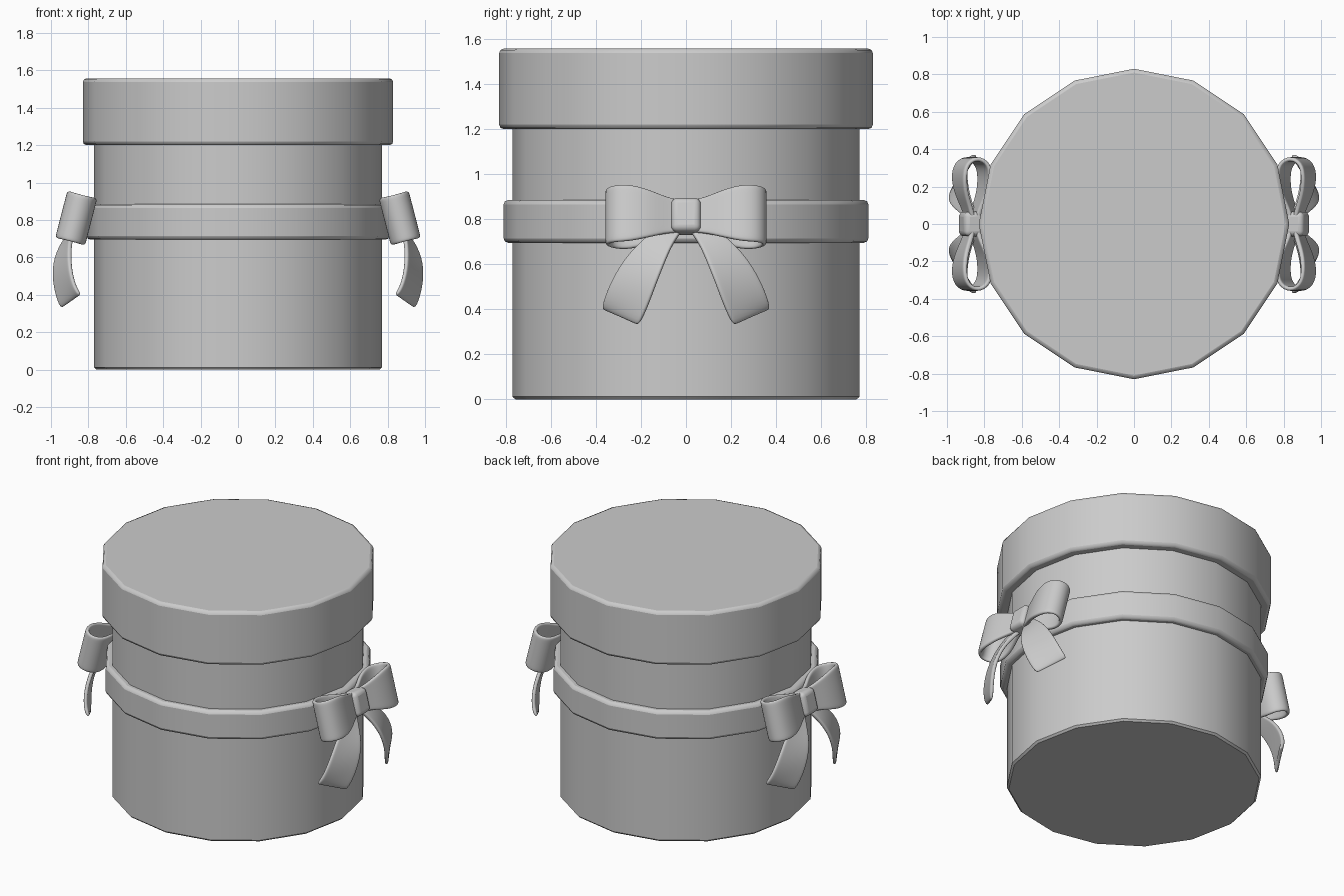
import bpy, math
from mathutils import Vector

if "Cube" in bpy.data.objects:
    bpy.data.objects.remove(bpy.data.objects["Cube"])

# Local axes of the bow: U points outward (slightly up), W runs across the ribbon
CENTER = Vector((0.865, 0, 0.81))
TILT = math.radians(-14.5)
U = Vector((math.cos(TILT), 0, -math.sin(TILT)))
W = Vector((math.sin(TILT), 0, math.cos(TILT)))


def smooth(ob, angle=40):
    bpy.ops.object.select_all(action='DESELECT')
    bpy.context.view_layer.objects.active = ob
    ob.select_set(True)
    bpy.ops.object.shade_smooth_by_angle(angle=math.radians(angle))


def drum(name, radius, z0, z1, bevel, segments=1):
    bpy.ops.mesh.primitive_cylinder_add(vertices=16, radius=radius, depth=z1 - z0,
                                        location=(0, 0, (z0 + z1) / 2))
    ob = bpy.context.object
    ob.name = name
    b = ob.modifiers.new("bevel", 'BEVEL')
    b.width, b.segments = bevel, segments
    b.limit_method, b.angle_limit = 'ANGLE', math.radians(40)
    smooth(ob, 60)
    return ob


def mirror(ob, use_y):
    pivot = bpy.data.objects.get("mirror_pivot")
    if pivot is None:
        pivot = bpy.data.objects.new("mirror_pivot", None)
        bpy.context.collection.objects.link(pivot)
        pivot.hide_render = True
    m = ob.modifiers.new("mirror", 'MIRROR')
    m.use_axis = (True, use_y, False)
    m.mirror_object = pivot
    m.use_mirror_merge = False


def ribbon(name, rows, thickness):
    """Loft rows of points into a thick, smooth ribbon, mirrored to all four places."""
    n = len(rows[0])
    verts = [p for row in rows for p in row]
    faces = [(i * n + j, i * n + j + 1, (i + 1) * n + j + 1, (i + 1) * n + j)
             for i in range(len(rows) - 1) for j in range(n - 1)]
    me = bpy.data.meshes.new(name)
    me.from_pydata(verts, [], faces)
    ob = bpy.data.objects.new(name, me)
    bpy.context.collection.objects.link(ob)
    s = ob.modifiers.new("thickness", 'SOLIDIFY')
    s.thickness, s.offset = thickness, 0
    sub = ob.modifiers.new("round", 'SUBSURF')
    sub.levels = sub.render_levels = 2
    mirror(ob, True)
    smooth(ob, 60)
    return ob


# Box body, lid and band
drum("box_body", 0.77, 0.0, 1.23, 0.012)
drum("lid", 0.83, 1.2, 1.557, 0.02, 2)
drum("ribbon_band", 0.81, 0.695, 0.885, 0.02, 2)

# Bow loops: (outward, y, half width) along a teardrop path
loop = [(0.01, 0.02, 0.075), (0.025, 0.08, 0.08), (0.06, 0.16, 0.108), (0.075, 0.25, 0.132),
        (0.06, 0.325, 0.13), (0.0, 0.357, 0.128), (-0.06, 0.325, 0.13),
        (-0.075, 0.25, 0.132), (-0.06, 0.16, 0.108), (-0.025, 0.08, 0.08), (-0.01, 0.02, 0.075)]
ribbon("bow_loop", [[CENTER + U * u + Vector((0, y, 0)) + W * (h * k) for k in (-1, -0.8, 0, 0.8, 1)]
                    for u, y, h in loop], 0.026)

# Bow tails: (inner edge, outer edge) pairs from the knot downward
tail = [((0.86, 0.0, 0.77), (0.85, 0.06, 0.80)),
        ((0.92, 0.055, 0.70), (0.885, 0.15, 0.745)),
        ((0.97, 0.09, 0.62), (0.90, 0.26, 0.645)),
        ((0.99, 0.13, 0.52), (0.895, 0.33, 0.53)),
        ((0.975, 0.17, 0.41), (0.87, 0.365, 0.44)),
        ((0.945, 0.21, 0.325), (0.84, 0.372, 0.40))]
ribbon("bow_tail", [[Vector(a).lerp(Vector(b), t) for t in (0, 0.1, 0.5, 0.9, 1)]
                    for a, b in tail], 0.024)

# Bow knot
bpy.ops.mesh.primitive_cube_add(size=1, location=(0.872, 0, 0.812), rotation=(0, TILT, 0))
knot = bpy.context.object
knot.name = "bow_knot"
knot.scale = (0.105, 0.132, 0.155)
bpy.ops.object.transform_apply(location=False, rotation=False, scale=True)
b = knot.modifiers.new("bevel", 'BEVEL')
b.width, b.segments = 0.028, 4
mirror(knot, False)
smooth(knot, 60)
